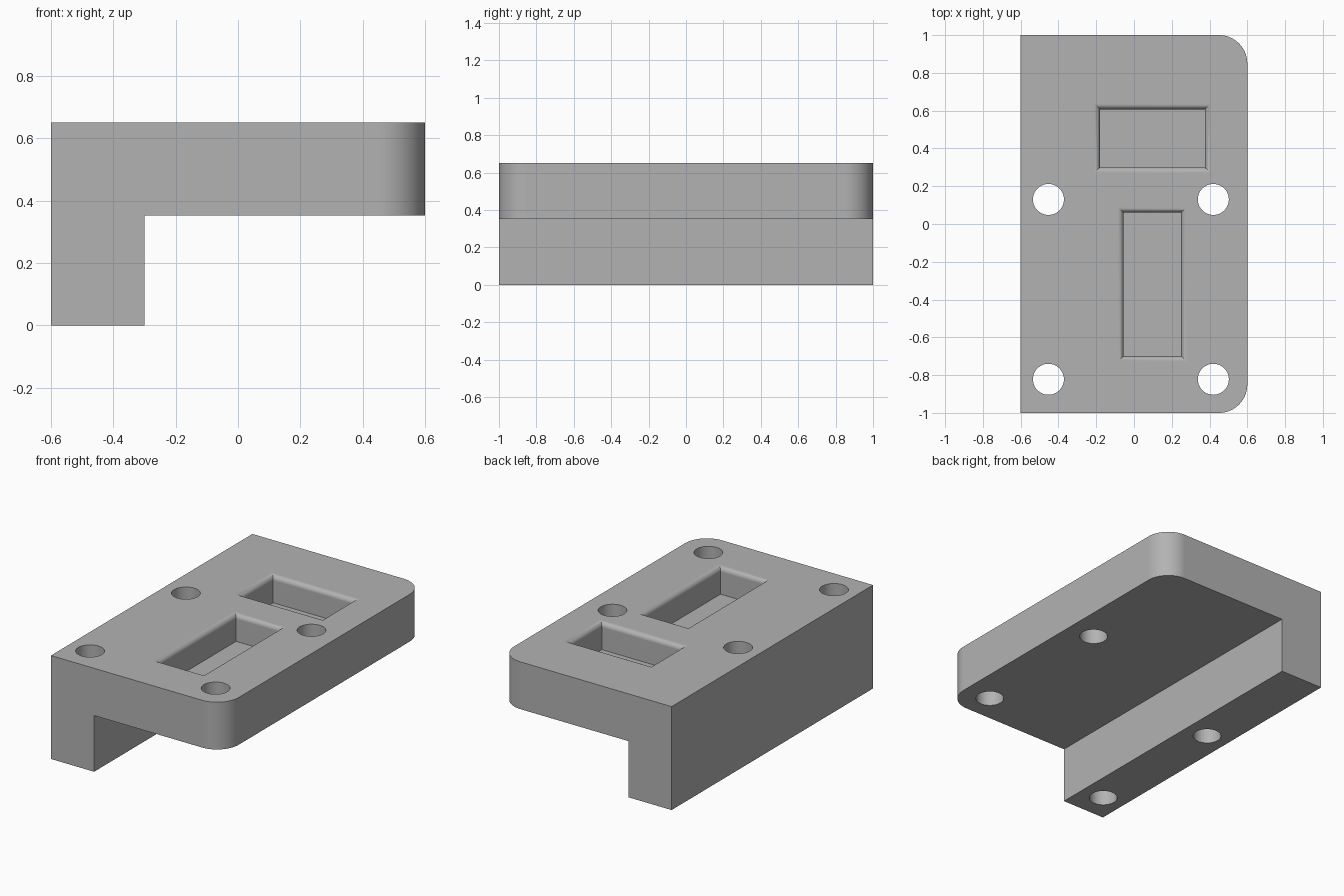
import bpy, bmesh, math

cube = bpy.data.objects.get("Cube")
if cube:
    bpy.data.objects.remove(cube, do_unlink=True)

TOP, UNDER = 0.65, 0.353
DEPTH, FILLET = 0.17, 0.03

grey = bpy.data.materials.new("plain_grey")
grey.use_nodes = True
colour = (0.45, 0.45, 0.45, 1)
grey.diffuse_color = colour
grey.node_tree.nodes["Principled BSDF"].inputs["Base Color"].default_value = colour


def to_object(name, bm):
    bmesh.ops.recalc_face_normals(bm, faces=bm.faces)
    mesh = bpy.data.meshes.new(name)
    bm.to_mesh(mesh)
    bm.free()
    mesh.materials.append(grey)
    obj = bpy.data.objects.new(name, mesh)
    bpy.context.collection.objects.link(obj)
    return obj


def loft(name, rings):
    """Closed solid through rings of equal point count."""
    bm = bmesh.new()
    loops = [[bm.verts.new(p) for p in ring] for ring in rings]
    n = len(loops[0])
    for a, b in zip(loops, loops[1:]):
        for i in range(n):
            j = (i + 1) % n
            bm.faces.new((a[i], a[j], b[j], b[i]))
    bm.faces.new(loops[0])
    bm.faces.new(loops[-1])
    return to_object(name, bm)


def pocket_cutter(name, x0, x1, y0, y1):
    """Rectangular pocket whose rim flares outwards in a quarter round."""
    steps = [(0, TOP - DEPTH)]
    for i in range(9):
        a = math.radians(90) * i / 8
        steps.append((FILLET * (1 - math.cos(a)), TOP - FILLET * (1 - math.sin(a))))
    steps.append((FILLET, TOP + 0.1))
    return loft(name, [[(x0 - o, y0 - o, z), (x1 + o, y0 - o, z),
                        (x1 + o, y1 + o, z), (x0 - o, y1 + o, z)] for o, z in steps])


def hole_cutter(name, x, y, radius=0.082, sides=48):
    ring = [(x + radius * math.cos(math.tau * i / sides),
             y + radius * math.sin(math.tau * i / sides)) for i in range(sides)]
    return loft(name, [[(px, py, z) for px, py in ring] for z in (-0.1, TOP + 0.1)])


# L-shaped bracket body: profile extruded along its length
profile = [(-0.6, 0), (-0.3, 0), (-0.3, UNDER), (0.6, UNDER), (0.6, TOP), (-0.6, TOP)]
body = loft("bracket_body", [[(x, y, z) for x, z in profile] for y in (-1, 1)])

# Rounded corners at the free end of the plate
bm = bmesh.new()
bm.from_mesh(body.data)
corners = [e for e in bm.edges if all(v.co.x > 0.59 for v in e.verts)
           and abs(e.verts[0].co.z - e.verts[1].co.z) > 0.1]
bmesh.ops.bevel(bm, geom=corners, offset=0.15, segments=14, profile=0.5, affect='EDGES')
bm.to_mesh(body.data)
bm.free()

# Pockets and through holes
cutters = [pocket_cutter("wide_pocket_cutter", -0.18, 0.375, 0.30, 0.607),
           pocket_cutter("long_pocket_cutter", -0.055, 0.25, -0.70, 0.06)]
for x in (-0.453, 0.42):
    for y in (-0.822, 0.13):
        cutters.append(hole_cutter("hole_cutter", x, y))

bpy.context.view_layer.objects.active = body
for cutter in cutters:
    cutter.hide_render = True
    mod = body.modifiers.new("cut", 'BOOLEAN')
    mod.operation = 'DIFFERENCE'
    mod.solver = 'EXACT'
    mod.object = cutter
    bpy.ops.object.modifier_apply(modifier=mod.name)
for cutter in cutters:
    bpy.data.objects.remove(cutter, do_unlink=True)

# Smooth rounds, crisp edges, flat broad faces
bpy.ops.object.select_all(action='DESELECT')
body.select_set(True)
bpy.ops.object.shade_smooth_by_angle(angle=math.radians(30))
weighted = body.modifiers.new("flat_broad_faces", 'WEIGHTED_NORMAL')
weighted.keep_sharp = True
weighted.weight = 100
